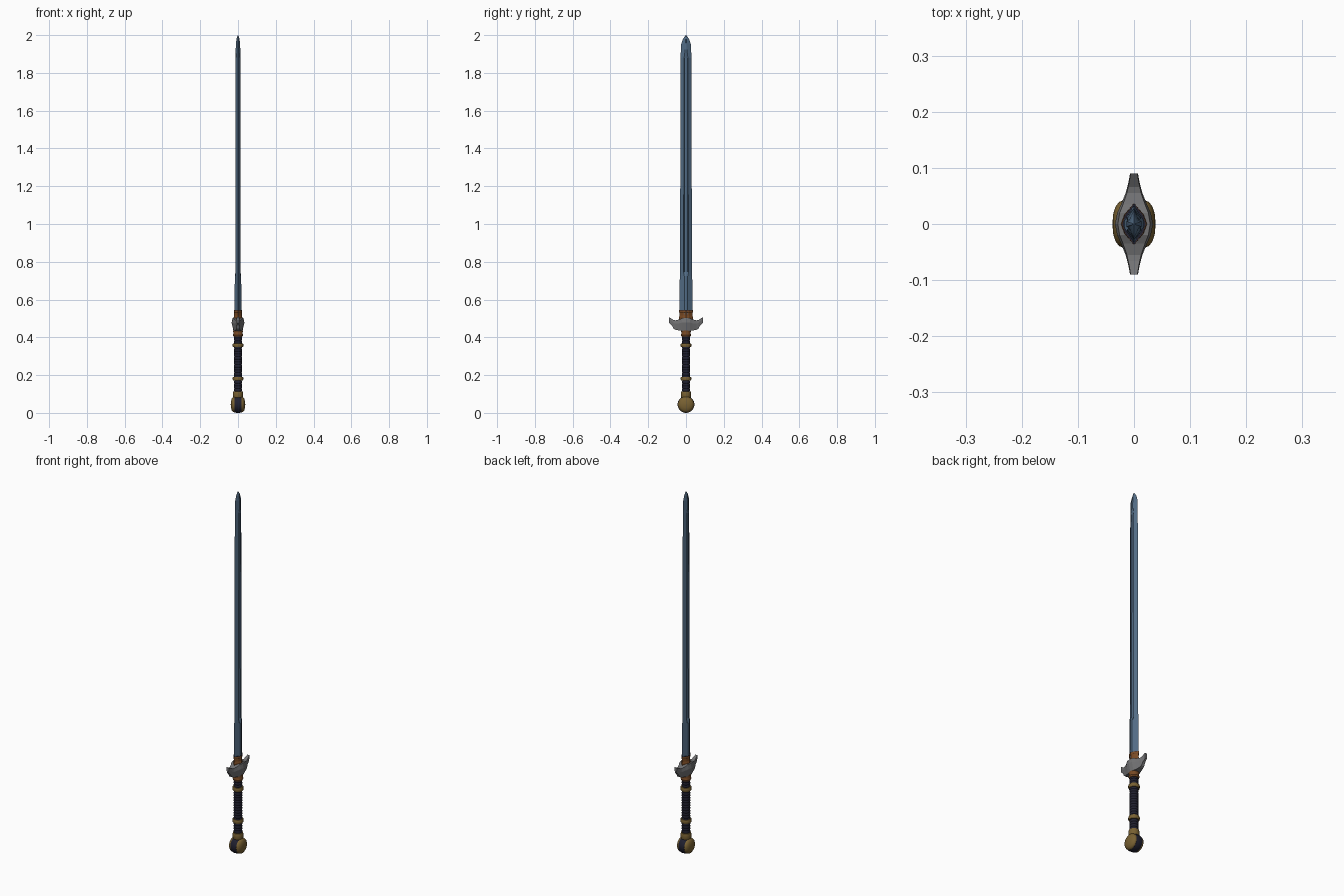
import bpy, bmesh, math
from mathutils import Vector

if "Cube" in bpy.data.objects:
    bpy.data.objects.remove(bpy.data.objects["Cube"])


def mat(name, r, g, b):
    m = bpy.data.materials.new(name)
    m.diffuse_color = (r, g, b, 1)
    m.use_nodes = True
    m.node_tree.nodes["Principled BSDF"].inputs["Base Color"].default_value = m.diffuse_color
    return m


STEEL = mat("blue steel", 0.085, 0.15, 0.235)
GROOVE = mat("dark blue steel", 0.045, 0.08, 0.135)
GREY = mat("guard grey", 0.17, 0.17, 0.175)
GOLD = mat("old gold", 0.19, 0.12, 0.032)
BROWN = mat("copper brown", 0.19, 0.068, 0.018)
DARK = mat("dark leather", 0.014, 0.014, 0.028)


def loft(name, rings, mats, rule=None, smooth=None):
    """Skin closed rings of equal length, with capped ends."""
    bm = bmesh.new()
    vs = [[bm.verts.new(p) for p in ring] for ring in rings]
    n = len(rings[0])
    for a, b in zip(vs, vs[1:]):
        for i in range(n):
            bm.faces.new((a[i], a[(i + 1) % n], b[(i + 1) % n], b[i]))
    bm.faces.new(vs[0][::-1])
    bm.faces.new(vs[-1])
    bmesh.ops.remove_doubles(bm, verts=bm.verts, dist=1e-5)
    bmesh.ops.recalc_face_normals(bm, faces=bm.faces)
    if rule:
        for f in bm.faces:
            f.material_index = rule(f.calc_center_median())
    me = bpy.data.meshes.new(name)
    bm.to_mesh(me)
    bm.free()
    for m in mats:
        me.materials.append(m)
    ob = bpy.data.objects.new(name, me)
    bpy.context.collection.objects.link(ob)
    if smooth:
        bpy.ops.object.select_all(action='DESELECT')
        ob.select_set(True)
        bpy.context.view_layer.objects.active = ob
        bpy.ops.object.shade_smooth_by_angle(angle=math.radians(smooth))
    return ob


def lathe(name, profile, mats, rule=None, axis='Z', centre=0.0, n=24, smooth=35):
    """Revolve (radius, height) points about Z, or about X at height centre."""
    rings = []
    for r, h in profile:
        ring = []
        for i in range(n):
            a = 2 * math.pi * i / n
            c, s = r * math.cos(a), r * math.sin(a)
            ring.append((c, s, h) if axis == 'Z' else (h, c, centre + s))
        rings.append(ring)
    return loft(name, rings, mats, rule, smooth)


# Blade: diamond ricasso, fullered length, diamond point
def blade_ring(z, w, t, g, r):
    """w half width, t half thickness, g thickness at the groove, r groove half width"""
    q = [(0, w), (t, r), (g, r * 0.7), (g, 0), (g, -r * 0.7), (t, -r)]
    back = [(0, -w), (-t, -r), (-g, -r * 0.7), (-g, 0), (-g, r * 0.7), (-t, r)]
    return [(x, y, z) for x, y in q + back]


blade = [blade_ring(*s) for s in (
    (0.52, 0.034, 0.014, 0.018, 0.010), (0.725, 0.033, 0.014, 0.017, 0.010),
    (0.745, 0.032, 0.013, 0.008, 0.013), (1.88, 0.028, 0.012, 0.007, 0.010),
    (1.905, 0.028, 0.010, 0.013, 0.007), (1.955, 0.025, 0.009, 0.011, 0.006),
    (1.98, 0.016, 0.006, 0.008, 0.004), (2.0, 0.001, 0.001, 0.001, 0.0005))]
loft("blade", blade, [STEEL, GROOVE],
     lambda c: 1 if 0.74 < c.z < 1.89 and abs(c.y) < 0.0115
     and 0.009 < abs(c.x) + abs(c.y) * 0.3 < 0.02 and abs(c.y) > 0.008 else 0)


# Diamond collars above and below the guard
def diamond(z, x, y, k=0.25):
    pts = [(0, y), (x * (1 - k), y * (k + .2)), (x, 0), (x * (1 - k), -y * (k + .2))]
    pts += [(-a, -b) for a, b in pts]
    return [(a, b, z) for a, b in pts]


loft("blade_collar", [diamond(z, x, y) for z, x, y in (
    (0.49, 0.021, 0.035), (0.505, 0.023, 0.037), (0.515, 0.020, 0.034),
    (0.53, 0.020, 0.034), (0.533, 0.022, 0.037), (0.542, 0.022, 0.037))], [BROWN])
loft("collar_inlay", [diamond(z, 0.021, 0.036) for z in (0.540, 0.544)], [DARK])

# Guard: winged block, thick in the middle and tapering to raised tips
half = [(0.0, 0.034, 0.502, 0.434), (0.02, 0.030, 0.502, 0.434),
        (0.035, 0.023, 0.495, 0.436), (0.055, 0.015, 0.490, 0.440),
        (0.066, 0.012, 0.492, 0.446), (0.074, 0.010, 0.497, 0.462),
        (0.090, 0.007, 0.507, 0.476)]
stations = [(-y, t, a, b) for y, t, a, b in half[:0:-1]] + half
guard = []
for y, t, top, bot in stations:
    mid = bot + (top - bot) * 0.65
    guard.append([(t * 0.85, y, top), (t, y, mid), (t * 0.7, y, bot),
                  (-t * 0.7, y, bot), (-t, y, mid), (-t * 0.85, y, top)])
loft("guard", guard, [GREY])

# Copper collar under the guard
lathe("grip_collar", [(0.018, 0.403), (0.024, 0.405), (0.027, 0.413), (0.024, 0.420),
                      (0.026, 0.436), (0.020, 0.440)], [BROWN])

# Grip: leather wrap with repeated ridges
grip = [(0.018, 0.095)]
N = 22
for i in range(N):
    z, p = 0.10 + i * 0.31 / N, 0.31 / N
    grip += [(0.0195, z), (0.0215, z + p * 0.25), (0.0215, z + p * 0.75)]
lathe("grip", grip + [(0.018, 0.412)], [DARK], smooth=30)

# Gold rings on the grip and the pommel neck
for name, z, r, h in (("upper_ring", 0.358, 0.028, 0.010),
                      ("lower_ring", 0.181, 0.028, 0.010),
                      ("pommel_neck", 0.098, 0.027, 0.016)):
    lathe(name, [(r - 0.008, z - h), (r - 0.002, z - h), (r, z - h * 0.5), (r, z + h * 0.5),
                 (r - 0.002, z + h), (r - 0.008, z + h)], [GOLD])

# Pommel: dark wheel with a domed gold cap on each side
lathe("pommel_wheel", [(0.036, -0.022), (0.042, -0.018), (0.0445, -0.008), (0.0445, 0.008),
                       (0.042, 0.018), (0.036, 0.022)], [DARK], axis='X', centre=0.0445, n=32)
for side, name in ((1, "pommel_cap_right"), (-1, "pommel_cap_left")):
    cap = [(0.041, 0.014), (0.042, 0.020), (0.039, 0.027), (0.031, 0.033),
           (0.018, 0.037), (0.001, 0.0385)]
    lathe(name, [(r, side * x) for r, x in cap], [GOLD], axis='X', centre=0.0445, n=32)
